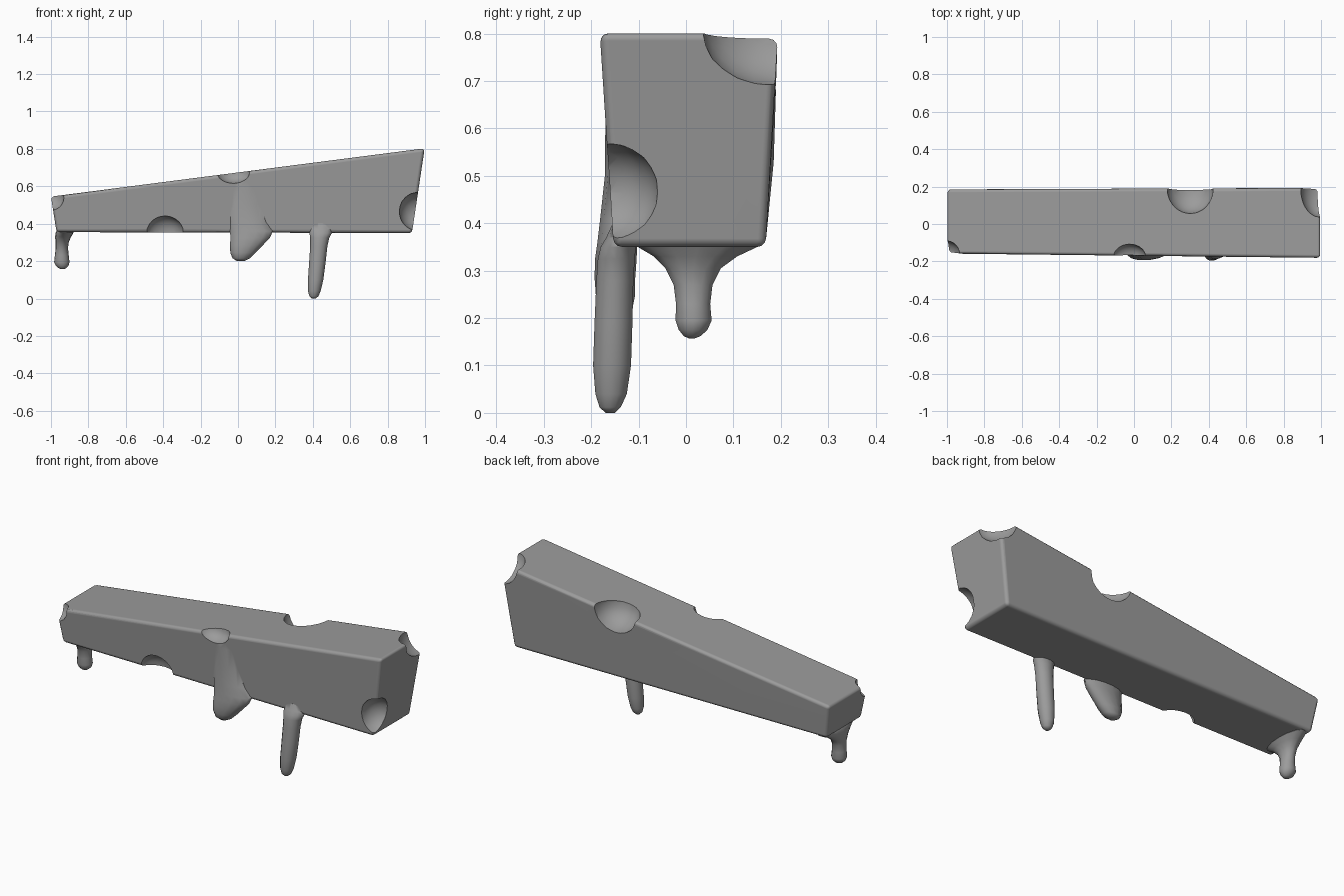
import bpy, bmesh, math
from mathutils import Matrix

if "Cube" in bpy.data.objects:
    bpy.data.objects.remove(bpy.data.objects["Cube"])


def new_object(name, bm):
    bmesh.ops.recalc_face_normals(bm, faces=bm.faces)
    me = bpy.data.meshes.new(name)
    bm.to_mesh(me)
    bm.free()
    ob = bpy.data.objects.new(name, me)
    bpy.context.collection.objects.link(ob)
    return ob


def drip(name, rings, sides=14):
    """Loft elliptical rings (x, y, z, rx, ry) from top to tip."""
    bm = bmesh.new()
    loops = []
    for x, y, z, rx, ry in rings:
        loops.append([bm.verts.new((x + rx * math.cos(2 * math.pi * i / sides),
                                    y + ry * math.sin(2 * math.pi * i / sides), z))
                      for i in range(sides)])
    for a, b in zip(loops, loops[1:]):
        for i in range(sides):
            j = (i + 1) % sides
            bm.faces.new((a[i], a[j], b[j], b[i]))
    bm.faces.new(loops[0])
    bm.faces.new(loops[-1])
    return new_object(name, bm)


def dent(name, loc, radii):
    bm = bmesh.new()
    bmesh.ops.create_icosphere(bm, subdivisions=3, radius=1,
                               matrix=Matrix.Translation(loc) @ Matrix.Diagonal((*radii, 1)))
    return new_object(name, bm)


def combine(target, other, operation):
    mod = target.modifiers.new(operation, 'BOOLEAN')
    mod.operation = operation
    mod.solver = 'EXACT'
    mod.object = other
    bpy.context.view_layer.objects.active = target
    bpy.ops.object.modifier_apply(modifier=mod.name)
    bpy.data.objects.remove(other)


# Tapered slab with softened edges
left = [(-0.97, -0.14, 0.355), (-0.97, 0.165, 0.355), (-1.0, 0.187, 0.545), (-1.0, -0.16, 0.545)]
right = [(0.93, -0.153, 0.35), (0.93, 0.168, 0.35), (0.998, 0.194, 0.803), (0.998, -0.182, 0.803)]
bm = bmesh.new()
a = [bm.verts.new(p) for p in left]
b = [bm.verts.new(p) for p in right]
bm.faces.new(a)
bm.faces.new(b)
for i in range(4):
    j = (i + 1) % 4
    bm.faces.new((a[i], a[j], b[j], b[i]))
bmesh.ops.recalc_face_normals(bm, faces=bm.faces)
bmesh.ops.bevel(bm, geom=bm.edges[:], offset=0.018, segments=3, profile=0.5, affect='EDGES')
slab = new_object("dripping_slab", bm)

# Drips hanging from the lower edge
drips = [
    drip("left_drip", [
        (-0.925, 0.02, 0.375, 0.038, 0.12), (-0.927, 0.025, 0.353, 0.048, 0.135),
        (-0.935, 0.02, 0.33, 0.043, 0.09), (-0.94, 0.015, 0.305, 0.036, 0.06),
        (-0.942, 0.015, 0.27, 0.033, 0.042), (-0.942, 0.015, 0.23, 0.037, 0.037),
        (-0.942, 0.016, 0.195, 0.041, 0.039), (-0.94, 0.015, 0.175, 0.034, 0.031),
        (-0.939, 0.013, 0.162, 0.019, 0.018), (-0.938, 0.012, 0.157, 0.007, 0.006)]),
    drip("middle_drip", [
        (0.01, -0.14, 0.67, 0.06, 0.025), (0.03, -0.14, 0.6, 0.09, 0.031),
        (0.04, -0.14, 0.5, 0.095, 0.032), (0.055, -0.142, 0.41, 0.10, 0.04),
        (0.072, -0.145, 0.36, 0.115, 0.043), (0.065, -0.148, 0.325, 0.105, 0.045),
        (0.045, -0.15, 0.285, 0.088, 0.044), (0.027, -0.149, 0.245, 0.068, 0.042),
        (0.017, -0.147, 0.215, 0.046, 0.034), (0.015, -0.145, 0.2, 0.02, 0.016)]),
    drip("long_drip", [
        (0.442, -0.135, 0.40, 0.052, 0.02), (0.442, -0.139, 0.37, 0.056, 0.03),
        (0.442, -0.143, 0.35, 0.06, 0.038), (0.437, -0.147, 0.325, 0.051, 0.04),
        (0.432, -0.15, 0.28, 0.046, 0.04), (0.424, -0.153, 0.19, 0.044, 0.041),
        (0.415, -0.156, 0.1, 0.041, 0.041), (0.408, -0.158, 0.04, 0.034, 0.034),
        (0.406, -0.16, 0.012, 0.024, 0.023), (0.405, -0.16, 0.0, 0.01, 0.01)]),
]
for d in drips:
    combine(slab, d, 'UNION')

# Rounded bites taken out of the edges and corners
bites = [
    ((-0.39, -0.155, 0.35), (0.10, 0.075, 0.092)),
    ((-0.025, -0.175, 0.675), (0.088, 0.068, 0.06)),
    ((0.30, 0.185, 0.715), (0.125, 0.13, 0.11)),
    ((0.995, 0.18, 0.805), (0.105, 0.145, 0.115)),
    ((0.96, -0.16, 0.465), (0.098, 0.102, 0.103)),
    ((-1.0, -0.165, 0.54), (0.07, 0.075, 0.07)),
]
for loc, radii in bites:
    combine(slab, dent("bite_cutter", loc, radii), 'DIFFERENCE')

# Dark grey stone colour
mat = bpy.data.materials.new("dark_grey")
mat.diffuse_color = (0.33, 0.33, 0.33, 1)
mat.use_nodes = True
mat.node_tree.nodes["Principled BSDF"].inputs["Base Color"].default_value = mat.diffuse_color
slab.data.materials.clear()
slab.data.materials.append(mat)
for p in slab.data.polygons:
    p.material_index = 0

# Smooth shading with crisp bite rims, flat faces kept even
bpy.ops.object.select_all(action='DESELECT')
slab.select_set(True)
bpy.context.view_layer.objects.active = slab
bpy.ops.object.shade_smooth_by_angle(angle=math.radians(45))
wn = slab.modifiers.new("even_normals", 'WEIGHTED_NORMAL')
wn.keep_sharp = True
